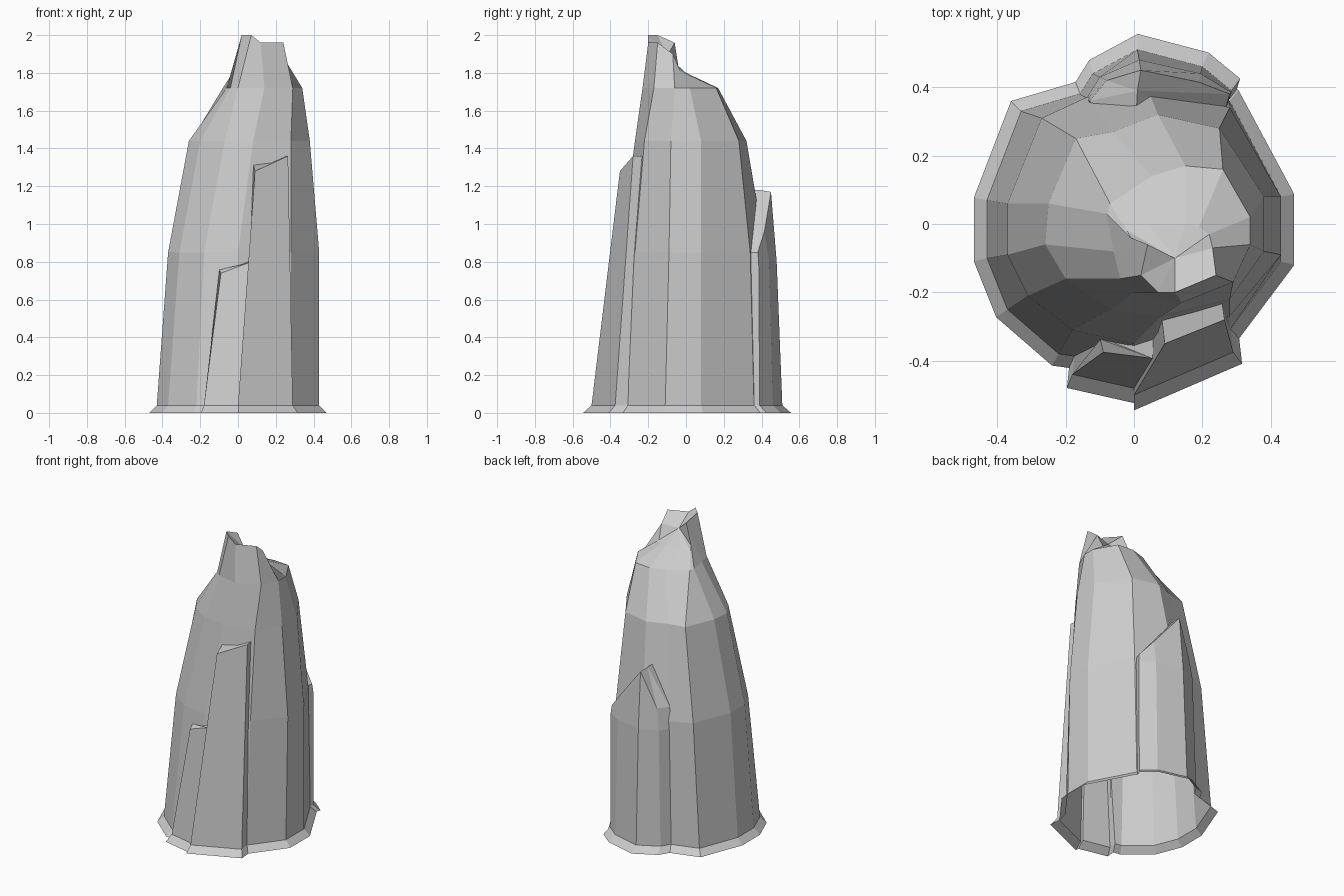
import bpy
import bmesh

# Remove the default cube only
default_cube = bpy.data.objects.get("Cube")
if default_cube:
    bpy.data.objects.remove(default_cube, do_unlink=True)

# One flat stone colour
stone = bpy.data.materials.new("stone_grey")
stone.use_nodes = True
colour = (0.6, 0.6, 0.6, 1.0)
stone.diffuse_color = colour
stone.node_tree.nodes["Principled BSDF"].inputs["Base Color"].default_value = colour

FLARE = 1.09        # outward spread of the foot
FOOT_HEIGHT = 4     # all outline sizes are in hundredths of a unit


def at_height(outline, height):
    """Lift a flat outline to one height."""
    return [(x, y, height) for x, y in outline]


def foot(outline):
    """Flared skirt ring on the ground, then the ring just above it."""
    spread = [(x * FLARE, y * FLARE) for x, y in outline]
    return [at_height(spread, 0), at_height(outline, FOOT_HEIGHT)]


def loft(name, rings, peak=None):
    """Closed faceted solid through rings with equal point counts."""
    mesh = bpy.data.meshes.new(name)
    bm = bmesh.new()
    rows = [[bm.verts.new([c / 100 for c in point]) for point in ring] for ring in rings]
    count = len(rows[0])
    for lower, upper in zip(rows, rows[1:]):
        for i in range(count):
            j = (i + 1) % count
            bm.faces.new((lower[i], lower[j], upper[j], upper[i]))
    bm.faces.new(rows[0])
    top = rows[-1]
    if peak:
        centre = bm.verts.new([c / 100 for c in peak])
        for i in range(count):
            bm.faces.new((top[i], top[(i + 1) % count], centre))
    else:
        bm.faces.new(top)
    bmesh.ops.recalc_face_normals(bm, faces=bm.faces[:])
    bm.to_mesh(mesh)
    bm.free()
    mesh.materials.append(stone)
    part = bpy.data.objects.new(name, mesh)
    bpy.context.scene.collection.objects.link(part)
    return part


# Main pillar: twelve columns tapering to a leaning, split crest
base = [(43, 8), (28, 36), (5, 42), (-16, 38), (-33, 33), (-43, 7),
        (-43, -10), (-37, -25), (-22, -38), (0, -41), (28, -31), (43, -11)]
waist = [(43, 8), (28, 34), (3, 42), (-14, 37), (-27, 31), (-37, 6),
         (-37, -9), (-31, -21), (-18, -31), (0, -35), (28, -27), (43, -9)]
shoulder = [(38, 8), (25, 28), (7, 32), (-6, 27), (-17, 25), (-25, 6),
            (-26, -6), (-20, -16), (-7, -25), (8, -27), (28, -22), (38, -8)]
neck = [(34, 2), (26, 16), (15, 17), (5, 14), (-7, 6), (-8, 3),
        (-6, -8), (-4, -16), (0, -20), (14, -23), (29, -17), (34, -6)]
crest = [(22, -3, 181), (19, -1, 180), (15, 0, 180), (4, 0, 180),
         (-2, -2, 180), (-1, -4, 183), (4, -6, 196), (2, -15, 200),
         (7, -20, 200), (12, -20, 196), (24, -15, 196), (23, -7, 190)]
pillar = loft("rock_pillar", foot(base) + [
    at_height(waist, 85), at_height(shoulder, 144), at_height(neck, 172), crest],
    peak=(12, -10, 189))

# Tall front slab with a sloping ledge
tall_slab = loft("tall_front_slab",
                 foot([(0, -50), (29, -37.5), (27, -20), (0, -20)])
                 + [[(9, -35, 128), (26.5, -28, 136), (25, -18, 136), (7, -18, 136)]])

# Low front slab beside it
low_slab = loft("low_front_slab",
                foot([(-18, -44), (2, -48.5), (5, -25), (-16, -25)])
                + [[(-9, -37.5, 74), (7, -39.5, 80), (6, -20, 82), (-13, -20, 82)]])

# Pointed back slab
back_foot = [(28.5, 39), (20, 46), (1, 51), (-12, 44), (-17, 36), (0, 20), (24, 25)]
back_mid = [(28.5, 38.5), (19.5, 44), (1.5, 48), (-10, 43), (-15, 35), (0, 20), (24, 25)]
back_top = [(28, 38, 85), (19, 41.5, 96), (2, 45, 117), (-8, 42, 94),
            (-13, 36, 94), (0, 20, 119), (24, 25, 85)]
back_slab = loft("back_slab", foot(back_foot) + [at_height(back_mid, 80), back_top],
                 peak=(1, 39, 118))

# Fuse the slabs into the pillar
bpy.context.view_layer.objects.active = pillar
for slab in (tall_slab, low_slab, back_slab):
    union = pillar.modifiers.new("fuse", "BOOLEAN")
    union.operation = "UNION"
    union.solver = "EXACT"
    union.object = slab
    bpy.ops.object.modifier_apply(modifier=union.name)
    bpy.data.objects.remove(slab, do_unlink=True)

# Open the underside so the rock is a hollow shell
bm = bmesh.new()
bm.from_mesh(pillar.data)
underside = [f for f in bm.faces if all(v.co.z < 0.001 for v in f.verts)]
bmesh.ops.delete(bm, geom=underside, context="FACES")
bm.to_mesh(pillar.data)
bm.free()
